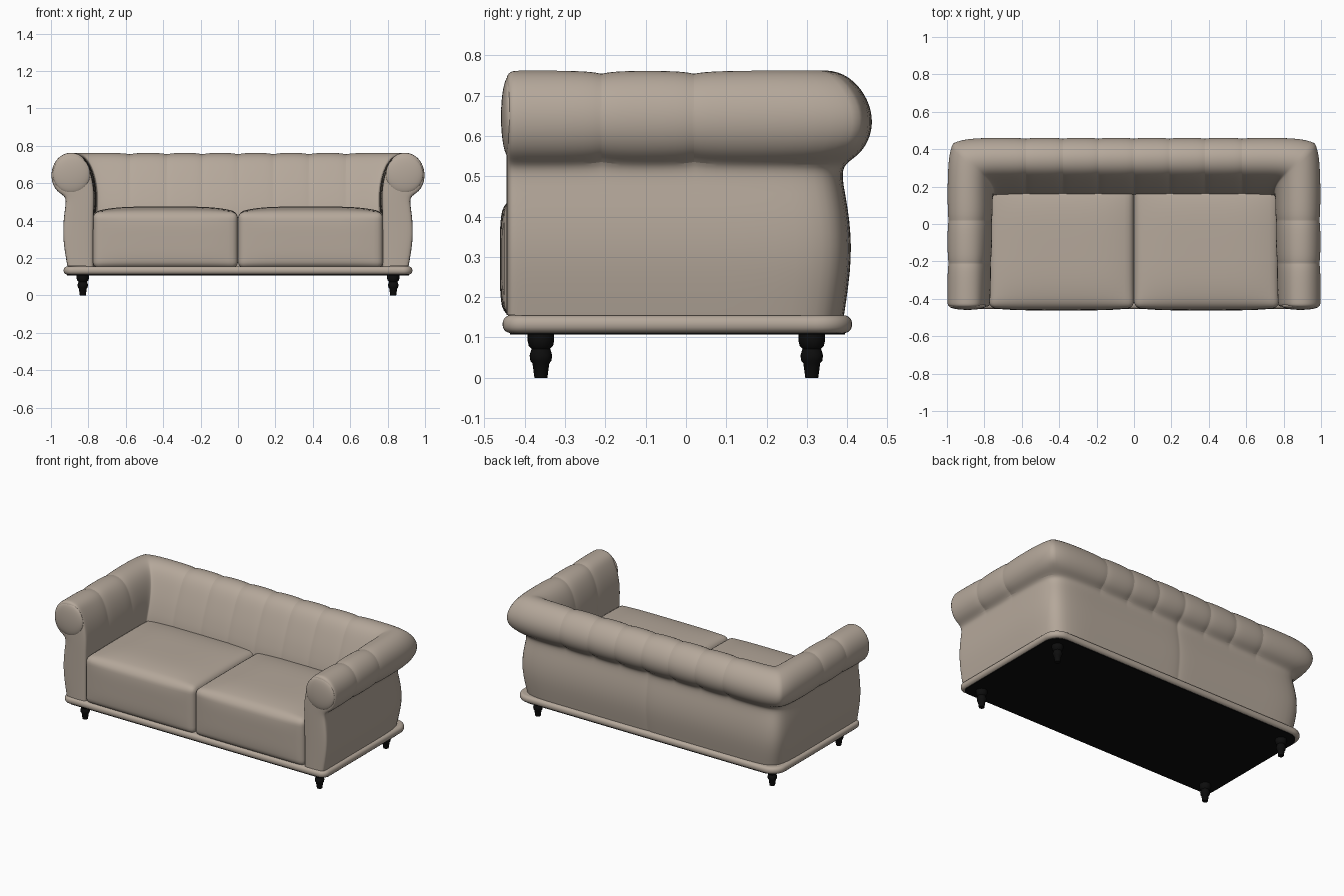
import bpy, bmesh, math
from mathutils import Vector

if "Cube" in bpy.data.objects:
    bpy.data.objects.remove(bpy.data.objects["Cube"], do_unlink=True)


def material(name, rgb):
    m = bpy.data.materials.new(name)
    m.use_nodes = True
    m.diffuse_color = (*rgb, 1)
    m.node_tree.nodes["Principled BSDF"].inputs["Base Color"].default_value = (*rgb, 1)
    return m


FABRIC = material("beige upholstery", (0.46, 0.39, 0.325))
BLACK = material("black", (0.004, 0.004, 0.004))


def finish(name, bm, mat):
    bmesh.ops.recalc_face_normals(bm, faces=bm.faces)
    me = bpy.data.meshes.new(name)
    bm.to_mesh(me)
    bm.free()
    me.materials.append(mat)
    ob = bpy.data.objects.new(name, me)
    bpy.context.collection.objects.link(ob)
    bpy.ops.object.select_all(action="DESELECT")
    ob.select_set(True)
    bpy.context.view_layer.objects.active = ob
    bpy.ops.object.shade_smooth_by_angle(angle=math.radians(50))
    return ob


# Matched arm and back profile: arm x, back y, z (inside, over the roll, outside)
PROFILE = [
    (.76, .15, .155), (.76, .15, .25), (.76, .15, .35), (.758, .155, .45),
    (.755, .175, .52), (.758, .195, .58), (.772, .225, .65), (.797, .255, .71),
    (.835, .29, .75), (.885, .34, .766), (.937, .392, .757), (.98, .437, .718),
    (1.0, .464, .66), (.995, .461, .6), (.967, .432, .553), (.925, .393, .531),
    (.918, .385, .5), (.932, .403, .42), (.938, .414, .3), (.912, .392, .155)]
N = len(PROFILE)
ROLL = Vector((.888, .35, .645))


def section(kind, t, groove=0):
    """One cross-section of the wrap-around arm and back."""
    pts = []
    for i, p in enumerate(PROFILE):
        v = Vector(p)
        if groove and 3 <= i <= 15:
            v += (ROLL - v).normalized() * groove
        r = .02 + .085 * min(1, max(0, (i - 7) / 4))     # corner rounding
        if kind == "arm":
            taper = .014 * max(0, -t / .44) if i < 8 else 0
            v.x += taper
            v.y = t
        elif kind == "back":
            v.x = t
        elif t == 0:
            v.y -= r
        elif t == 1:
            v.x -= .28 * r
            v.y -= .28 * r
        else:
            v.x -= r
        pts.append(v)
    return pts


def seam(kind, t, step):
    return [section(kind, t - step), section(kind, t, .012), section(kind, t + step)]


rows = [section("arm", -.434), section("arm", -.41)]
for y in (-.21, .02):
    rows += seam("arm", y, .018)
rows += [section("corner", k) for k in range(3)]
for x in (.578, .38, .19):
    rows += seam("back", x, -.018)
rows += [section("back", .018), section("back", 0, .012)]
for i in range(15, N):                      # centre seam down the rear panel
    rows[-1][i].y -= .007

bm = bmesh.new()
grid = [[bm.verts.new(p) for p in row] for row in rows]
for a, b in zip(grid, grid[1:]):
    for i in range(N - 1):
        bm.faces.new((a[i], a[i + 1], b[i + 1], b[i]))
front = grid[0]
cap = [bm.faces.new((front[i], front[i + 1], front[N - 2 - i], front[N - 1 - i]))
       for i in range(N // 2 - 1)]
bmesh.ops.recalc_face_normals(bm, faces=bm.faces)
bmesh.ops.inset_region(bm, faces=cap, thickness=.014, depth=.012)
crease = bm.edges.layers.float.new("crease_edge")
mitre = grid[9]
for a, b in zip(mitre[:14], mitre[1:15]):
    bm.edges.get((a, b))[crease] = .6
wrap = finish("arms_and_back", bm, FABRIC)
mir = wrap.modifiers.new("Mirror", "MIRROR")
mir.use_clip = True
sub = wrap.modifiers.new("Smooth", "SUBSURF")
sub.levels = sub.render_levels = 2


# Domed round panels on the front of the arm rolls
for side, s in (("left", 1), ("right", -1)):
    bm = bmesh.new()
    bmesh.ops.create_uvsphere(bm, u_segments=32, v_segments=16, radius=1)
    for v in bm.verts:
        v.co = (s * .89 + v.co.x * .1, -.438 + v.co.y * .021, .648 + v.co.z * .102)
    finish(side + "_arm_front_panel", bm, FABRIC)


# Seat cushions: rounded blocks with a soft crown and a bulging front
def cushion(name, s):
    bm = bmesh.new()
    bmesh.ops.create_cube(bm, size=2)
    bmesh.ops.subdivide_edges(bm, edges=bm.edges, cuts=23, use_grid_fill=True)
    half, r = Vector((.388, .325, .15)), .035
    for v in bm.verts:
        u = v.co.copy()
        p = Vector(math.sin(c * math.pi / 2) * h for c, h in zip(u, half))
        inner = Vector(max(r - h, min(h - r, c)) for c, h in zip(p, half))
        p = inner + (p - inner).normalized() * r
        fx, fy, fz = (1 - min(1, abs(c / h)) ** 4 for c, h in zip(p, half))
        if p.z > 0:
            p.z += .03 * fx * fy * p.z / half.z
        if p.y < 0:
            p.y += .014 * fx * fz * p.y / half.y
        v.co = p + Vector((s * .388, -.123, .295))
    finish(name, bm, FABRIC)


cushion("left_seat_cushion", 1)
cushion("right_seat_cushion", -1)


# Rounded base rail and dark underside
def rounded_slab(name, hx, y0, y1, z0, z1, rim, mat):
    bm = bmesh.new()
    bmesh.ops.create_cube(bm, size=1)
    for v in bm.verts:
        v.co = (v.co.x * 2 * hx, y0 if v.co.y < 0 else y1, z0 if v.co.z < 0 else z1)
    for sign, radius in ((-1, .05), (1, .09)):
        es = [e for e in bm.edges
              if abs(e.verts[0].co.z - e.verts[1].co.z) > .001
              and abs(e.verts[0].co.y - (y0 if sign < 0 else y1)) < .001
              and abs(abs(e.verts[0].co.x) - hx) < .001]
        bmesh.ops.bevel(bm, geom=es, offset=radius, segments=8, profile=.5, affect="EDGES")
    if rim:
        es = [e for e in bm.edges if abs(e.verts[0].co.z - e.verts[1].co.z) < .001]
        bmesh.ops.bevel(bm, geom=es, offset=rim, segments=5, profile=.5, affect="EDGES")
    finish(name, bm, mat)


rounded_slab("base_rail", .932, -.455, .412, .111, .155, .02, FABRIC)
rounded_slab("underside", .915, -.437, .394, .107, .115, 0, BLACK)

# Turned feet
FOOT = [(0, 0), (.016, 0), (.021, .036), (.026, .042), (.028, .055), (.025, .066),
        (.023, .072), (.030, .079), (.033, .092), (.033, .112), (0, .112)]
for fb, y in (("front", -.36), ("back", .312)):
    for side, x in (("left", .83), ("right", -.83)):
        bm = bmesh.new()
        vs = [bm.verts.new((r, 0, z)) for r, z in FOOT]
        es = [bm.edges.new(pair) for pair in zip(vs, vs[1:])]
        bmesh.ops.spin(bm, geom=vs + es, cent=(0, 0, 0), axis=(0, 0, 1),
                       angle=math.tau, steps=20, use_duplicate=False)
        bmesh.ops.remove_doubles(bm, verts=bm.verts, dist=.0001)
        bmesh.ops.translate(bm, verts=bm.verts, vec=(x, y, 0))
        finish(f"{fb}_{side}_foot", bm, BLACK)
